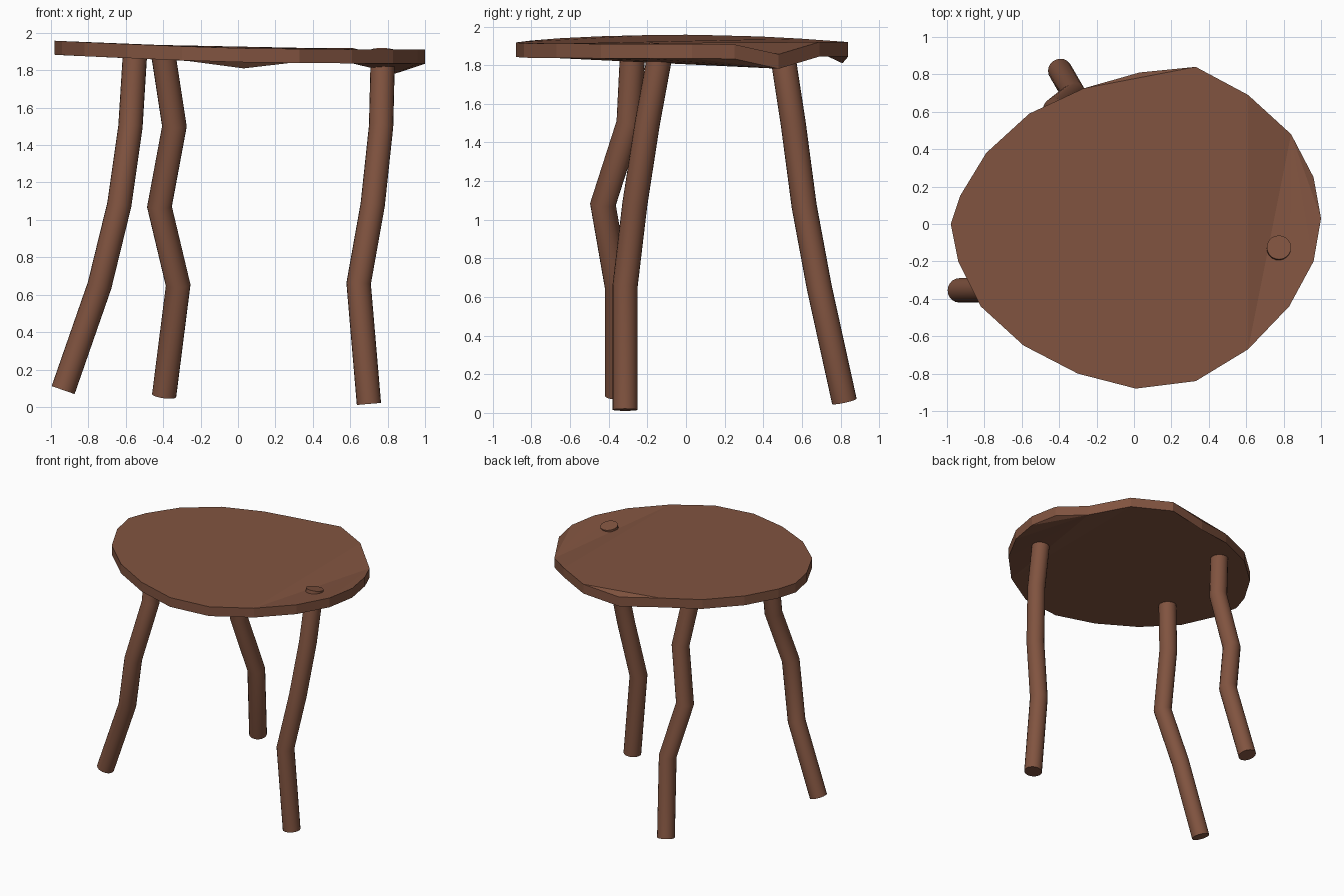
import bpy, bmesh, math
from mathutils import Vector, Matrix

if "Cube" in bpy.data.objects:
    bpy.data.objects.remove(bpy.data.objects["Cube"])

wood = bpy.data.materials.new("brown wood")
wood.diffuse_color = (0.22, 0.088, 0.051, 1)
wood.use_nodes = True
wood.node_tree.nodes["Principled BSDF"].inputs["Base Color"].default_value = wood.diffuse_color


def finish(name, bm):
    bmesh.ops.recalc_face_normals(bm, faces=bm.faces[:])
    mesh = bpy.data.meshes.new(name)
    bm.to_mesh(mesh)
    bm.free()
    mesh.materials.append(wood)
    ob = bpy.data.objects.new(name, mesh)
    bpy.context.collection.objects.link(ob)
    return ob


# Warped table top: rough outline (x, y, top height), 0.075 thick
outline = [(1.0, .03, 1.91), (.96, .25, 1.908), (.84, .48, 1.857), (.61, .69, 1.92),
           (.33, .84, 1.92), (.03, .81, 1.885), (-.27, .725, 1.925), (-.56, .59, 1.938),
           (-.79, .38, 1.949), (-.93, .15, 1.955), (-.98, 0, 1.958), (-.94, -.2, 1.956),
           (-.82, -.44, 1.95), (-.59, -.65, 1.94), (-.30, -.8, 1.928), (.01, -.88, 1.918),
           (.33, -.84, 1.914), (.61, -.67, 1.912), (.83, -.44, 1.911), (.96, -.2, 1.91)]
n = len(outline)
bm = bmesh.new()
top = [bm.verts.new(p) for p in outline]
bot = [bm.verts.new((x, y, z - 0.075)) for x, y, z in outline]
for ring in (top, bot):
    # main slab, back dip, and the creases fanning from the right-hand dip
    bm.faces.new([ring[i] for i in (3, 4, 6, 7, 8, 9, 10, 11, 12, 13, 14, 15, 16, 17)])
    for tri in ((4, 5, 6), (2, 3, 17), (2, 17, 18), (2, 18, 19), (2, 19, 0), (2, 0, 1)):
        bm.faces.new([ring[i] for i in tri])
for i in range(n):
    j = (i + 1) % n
    bm.faces.new((top[i], bot[i], bot[j], top[j]))
finish("table_top", bm)


# Crooked branch leg: mitred tube along a path
def leg(name, path, r=0.065, sides=20):
    pts = [Vector(p) for p in path]
    dirs = [(b - a).normalized() for a, b in zip(pts, pts[1:])]
    bm = bmesh.new()
    x = Vector((1, 0, 0))
    d0 = dirs[0]
    u = (x - d0 * x.dot(d0)).normalized()
    v = d0.cross(u)
    ring = [pts[0] + r * (math.cos(a) * u + math.sin(a) * v)
            for a in (2 * math.pi * k / sides for k in range(sides))]
    rings = [[bm.verts.new(p) for p in ring]]
    for i, d in enumerate(dirs):
        q = pts[i + 1]
        m = d if i == len(dirs) - 1 else (d + dirs[i + 1]).normalized()
        ring = [p + d * ((q - p).dot(m) / d.dot(m)) for p in ring]
        rings.append([bm.verts.new(p) for p in ring])
    for a, b in zip(rings, rings[1:]):
        for k in range(sides):
            j = (k + 1) % sides
            bm.faces.new((a[k], a[j], b[j], b[k])).smooth = True
    bm.faces.new(rings[0])
    bm.faces.new(rings[-1])
    ob = finish(name, bm)
    bpy.ops.object.select_all(action='DESELECT')
    ob.select_set(True)
    bpy.context.view_layer.objects.active = ob
    bpy.ops.object.shade_smooth_by_angle(angle=math.radians(30))


leg("front_left_leg", [(-.935, -.355, .09), (-.74, -.355, .65), (-.635, -.43, 1.08),
                       (-.575, -.295, 1.5), (-.55, -.275, 1.90)])
leg("back_leg", [(-.395, .82, .06), (-.32, .69, .65), (-.42, .612, 1.07),
                 (-.34, .555, 1.5), (-.40, .495, 1.89)])
leg("right_leg", [(.70, -.315, .016), (.645, -.315, .66), (.72, -.265, 1.08),
                  (.765, -.20, 1.5), (.775, -.125, 1.907)])
